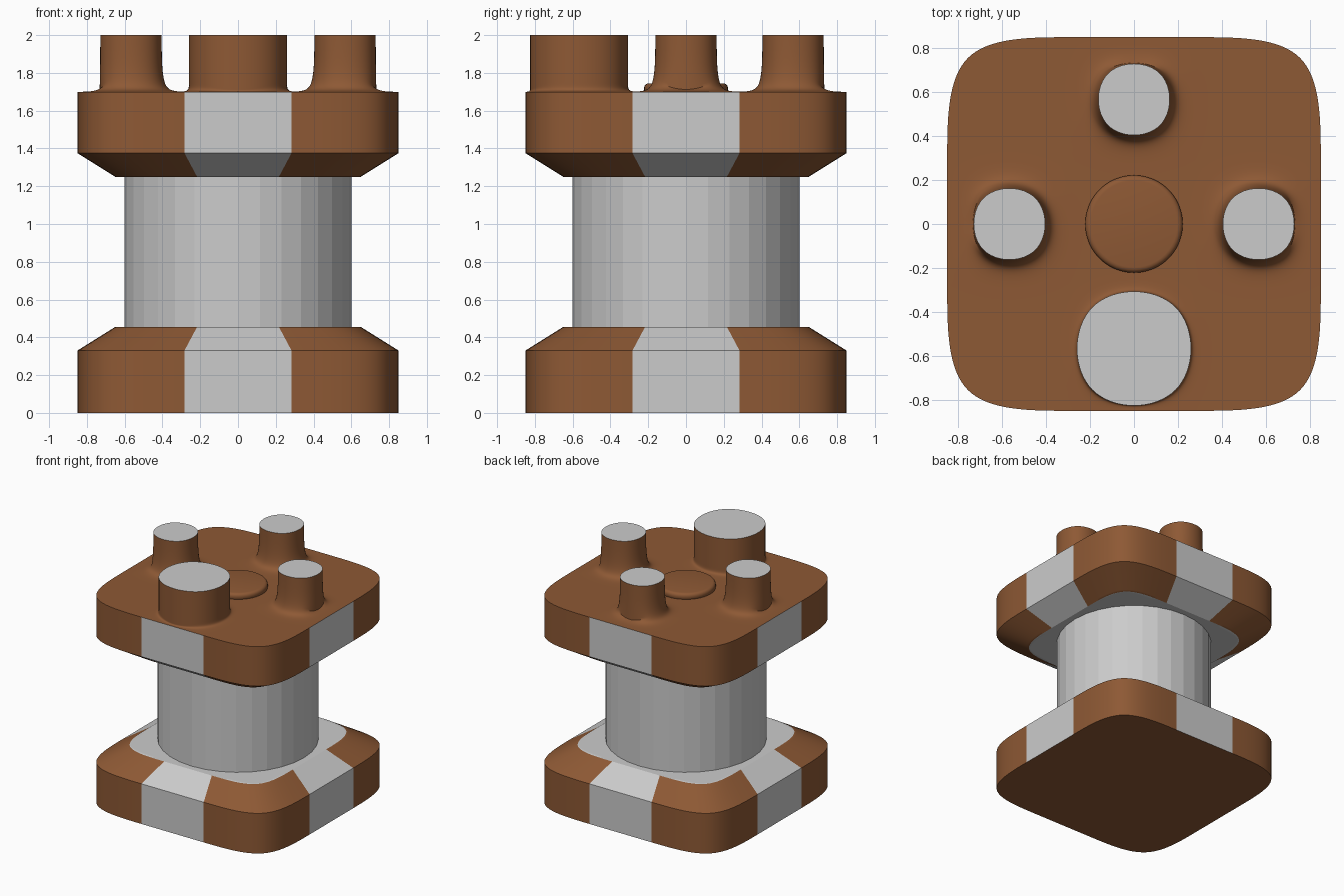
import bpy, bmesh

if "Cube" in bpy.data.objects:
    bpy.data.objects.remove(bpy.data.objects["Cube"])

brown = bpy.data.materials.new("brown")
brown.diffuse_color = (0.27, 0.10, 0.035, 1)
brown.use_nodes = True
brown.node_tree.nodes["Principled BSDF"].inputs["Base Color"].default_value = brown.diffuse_color
grey = bpy.data.materials.new("grey")
grey.diffuse_color = (0.8, 0.8, 0.8, 1)
grey.use_nodes = True
grey.node_tree.nodes["Principled BSDF"].inputs["Base Color"].default_value = grey.diffuse_color
BROWN, GREY = 0, 1


def finish(bm, name, levels=0):
    mesh = bpy.data.meshes.new(name)
    bm.normal_update()
    bm.to_mesh(mesh)
    bm.free()
    ob = bpy.data.objects.new(name, mesh)
    bpy.context.collection.objects.link(ob)
    mesh.materials.append(brown)
    mesh.materials.append(grey)
    if levels:
        bpy.ops.object.select_all(action='DESELECT')
        ob.select_set(True)
        bpy.context.view_layer.objects.active = ob
        sub = ob.modifiers.new("round", 'SUBSURF')
        sub.levels = sub.render_levels = levels
        bpy.ops.object.modifier_apply(modifier=sub.name)
        bpy.ops.object.shade_smooth_by_angle(angle=0.55)
    return ob


def flange(name, rings, grey_cap, studs=False):
    """Square 3x3 cage with creased level rings; rings = (half width, z) bottom to top."""
    bm = bmesh.new()
    order = ([(i, 0) for i in range(3)] + [(3, i) for i in range(3)] +
             [(3 - i, 3) for i in range(3)] + [(0, 3 - i) for i in range(3)])
    crease = bm.edges.layers.float.new("crease_edge")
    loops, caps = [], {}
    for k, (h, z) in enumerate(rings):
        end = k in (0, len(rings) - 1)
        cells = [(i, j) for i in range(4) for j in range(4)] if end else order
        grid = {c: bm.verts.new((h * (2 * c[0] / 3 - 1), h * (2 * c[1] / 3 - 1), z)) for c in cells}
        loops.append([grid[c] for c in order])
        if end:
            side = "bottom" if k == 0 else "top"
            for i in range(3):
                for j in range(3):
                    q = [grid[i, j], grid[i + 1, j], grid[i + 1, j + 1], grid[i, j + 1]]
                    f = bm.faces.new(q[::-1] if k == 0 else q)
                    f.material_index = GREY if side == grey_cap else BROWN
                    caps[side, i, j] = f
    # side walls with a grey stripe in the middle of each side
    for a, b in zip(loops, loops[1:]):
        for n in range(12):
            m = (n + 1) % 12
            f = bm.faces.new((a[n], a[m], b[m], b[n]))
            f.material_index = GREY if n % 3 == 1 else BROWN
    for loop in loops:
        for n in range(12):
            bm.edges.get((loop[n], loop[(n + 1) % 12]))[crease] = 1
    # studs grow out of the four edge cells
    if studs:
        for i, j in ((1, 0), (0, 1), (2, 1), (1, 2)):
            f = caps["top", i, j]
            bmesh.ops.inset_individual(bm, faces=[f], thickness=0.106, use_even_offset=True)
            f = bmesh.ops.extrude_discrete_faces(bm, faces=[f])["faces"][0]
            for v in f.verts:
                v.co.z = 2.0
            f.material_index = GREY
            for e in f.edges:
                e[crease] = 1
    return finish(bm, name, 4)


flange("base_flange", [(0.85, 0), (0.85, 0.33), (0.65, 0.455)], "top")
flange("top_flange_with_studs", [(0.65, 1.25), (0.85, 1.375), (0.85, 1.70)], "bottom", studs=True)

# faceted core column
bm = bmesh.new()
bmesh.ops.create_cone(bm, cap_ends=True, segments=32, radius1=0.6, radius2=0.6, depth=0.795)
bmesh.ops.translate(bm, verts=bm.verts, vec=(0, 0, 0.8525))
for f in bm.faces:
    f.material_index = GREY
finish(bm, "core_column")

# low round button in the middle of the top
bm = bmesh.new()
bmesh.ops.create_cone(bm, cap_ends=True, segments=48, radius1=0.222, radius2=0.222, depth=0.06)
bmesh.ops.translate(bm, verts=bm.verts, vec=(0, 0, 1.715))
rim = [e for e in bm.edges if all(v.co.z > 1.72 for v in e.verts)]
bmesh.ops.bevel(bm, geom=rim, offset=0.025, segments=4, profile=0.5, affect='EDGES')
for f in bm.faces:
    f.smooth = True
button = finish(bm, "centre_button")
